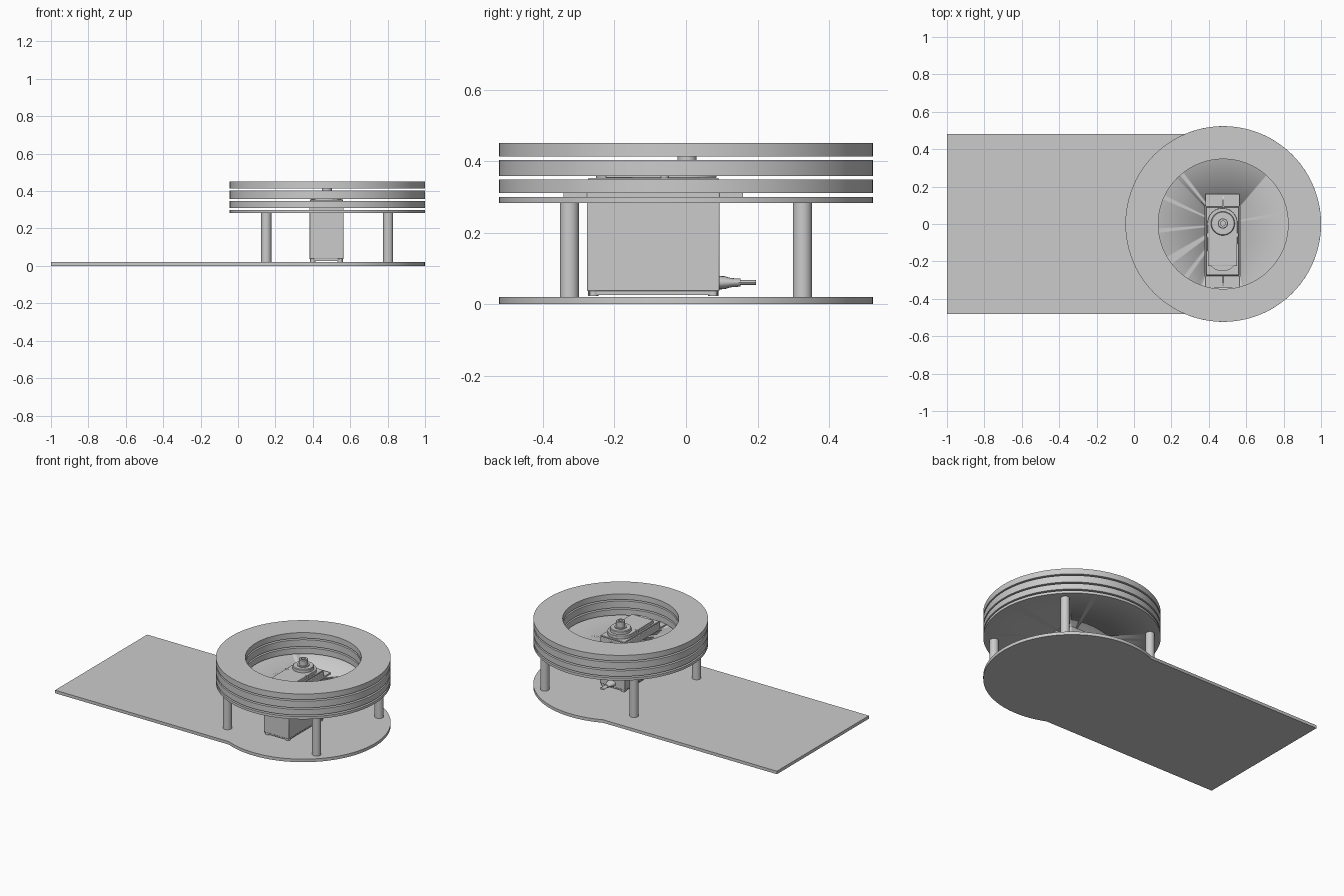
import bpy, bmesh, math
from mathutils import Vector

if "Cube" in bpy.data.objects:
    bpy.data.objects.remove(bpy.data.objects["Cube"])

CX, R = 0.477, 0.523          # turntable centre and outer radius


def finish(name, bm, bevel=0):
    bmesh.ops.recalc_face_normals(bm, faces=bm.faces)
    me = bpy.data.meshes.new(name)
    bm.to_mesh(me)
    bm.free()
    ob = bpy.data.objects.new(name, me)
    bpy.context.collection.objects.link(ob)
    bpy.ops.object.select_all(action='DESELECT')
    bpy.context.view_layer.objects.active = ob
    ob.select_set(True)
    if bevel:
        m = ob.modifiers.new("bevel", 'BEVEL')
        m.width, m.segments = bevel, 2
    bpy.ops.object.shade_smooth_by_angle(angle=math.radians(35))
    return ob


def prism(name, pts, z0, z1, bevel=0):
    """Extrude a flat outline from z0 to z1."""
    bm = bmesh.new()
    face = bm.faces.new([bm.verts.new((x, y, z0)) for x, y in pts])
    up = bmesh.ops.extrude_face_region(bm, geom=[face])["geom"]
    bmesh.ops.translate(bm, verts=[g for g in up if isinstance(g, bmesh.types.BMVert)],
                        vec=(0, 0, z1 - z0))
    return finish(name, bm, bevel)


def box(name, x0, x1, y0, y1, z0, z1, bevel=0):
    return prism(name, [(x0, y0), (x1, y0), (x1, y1), (x0, y1)], z0, z1, bevel)


def lathe(name, profile, x, y, n=48, closed=False):
    """Spin an (r, z) profile around a vertical axis at x, y."""
    bm = bmesh.new()
    vs = [bm.verts.new((x + r, y, z)) for r, z in profile]
    pairs = list(zip(vs, vs[1:])) + ([(vs[-1], vs[0])] if closed else [])
    edges = [bm.edges.new(p) for p in pairs]
    bmesh.ops.spin(bm, geom=vs + edges, cent=(x, y, 0), axis=(0, 0, 1),
                   angle=2 * math.pi, steps=n, use_duplicate=False)
    bmesh.ops.remove_doubles(bm, verts=bm.verts, dist=1e-5)
    return finish(name, bm)


def arc(cx, cy, r, a0, a1, n):
    return [(cx + r * math.cos(a0 + (a1 - a0) * i / n),
             cy + r * math.sin(a0 + (a1 - a0) * i / n)) for i in range(n + 1)]


def rod(name, stations, n=16):
    """Tube along y from (y, z, half width, half height) stations."""
    bm = bmesh.new()
    rings = [[bm.verts.new((CX + w * math.cos(2 * math.pi * i / n), y,
                            z + h * math.sin(2 * math.pi * i / n))) for i in range(n)]
             for y, z, w, h in stations]
    for a, b in zip(rings, rings[1:]):
        for i in range(n):
            j = (i + 1) % n
            bm.faces.new((a[i], a[j], b[j], b[i]))
    bm.faces.new(rings[0])
    bm.faces.new(rings[-1])
    return finish(name, bm)


# base plate: rectangle running into a round end
half = 0.48
a = math.pi - math.asin(half / R)
prism("base_plate", [(-1, half), (-1, -half)] + arc(CX, 0, R, -a, a, 96), 0, 0.02)

# four posts
for i, sx in enumerate((-1, 1)):
    for j, sy in enumerate((-1, 1)):
        lathe(f"post_{i}{j}", [(0, 0.02), (0.027, 0.02), (0.027, 0.284), (0, 0.284)],
              CX + sx * 0.326, sy * 0.326, 32)

# motor deck with a slot for the servo body
deck = lathe("motor_deck", [(0, 0.283), (R, 0.283), (R, 0.3), (0, 0.3)], CX, 0, 96)
slot = box("slot_cutter", 0.38, 0.566, -0.28, 0.097, 0.2, 0.4)
slot.hide_render = True
slot.hide_viewport = True
cut = deck.modifiers.new("slot", 'BOOLEAN')
cut.object, cut.operation, cut.solver = slot, 'DIFFERENCE', 'EXACT'

# three stacked rings
for i, (z0, z1) in enumerate(((0.31, 0.348), (0.358, 0.403), (0.413, 0.45))):
    lathe(f"ring_{i}", [(0.347, z0), (R, z0), (R, z1), (0.347, z1)], CX, 0, 96, True)

# servo case, in three stacked shells
X0, X1, Y0, Y1 = 0.382, 0.564, -0.277, 0.094
box("servo_body", X0, X1, Y0, Y1, 0.036, 0.343, 0.004)
box("servo_bottom_lid", X0 + 0.006, X1 - 0.006, Y0 + 0.006, Y1 - 0.006, 0.026, 0.036)
box("servo_top_lid", X0 + 0.003, X1 - 0.003, Y0 + 0.003, Y1 - 0.003, 0.343, 0.353, 0.003)
for i, x in enumerate((X0 + 0.018, X1 - 0.018)):
    for j, y in enumerate((Y0 + 0.018, Y1 - 0.018)):
        lathe(f"lid_screw_{i}{j}", [(0, 0.022), (0.015, 0.022), (0.015, 0.036)], x, y, 20)

# mounting ears with stiffening ribs
for name, y0, y1, s in (("front", -0.343, Y0, -1), ("back", Y1, 0.16, 1)):
    box(f"{name}_ear", X0, X1, y0, y1, 0.3, 0.31)
    inner, outer = (Y0, Y0 - 0.055) if s < 0 else (Y1, Y1 + 0.055)
    bm = bmesh.new()
    sides = [[bm.verts.new((CX - 0.004 + dx, y, z)) for y, z in
              ((inner, 0.31), (outer, 0.31), (inner, 0.335))] for dx in (0, 0.007)]
    for f in sides:
        bm.faces.new(f)
    for k in range(3):
        m = (k + 1) % 3
        bm.faces.new((sides[0][k], sides[0][m], sides[1][m], sides[1][k]))
    finish(f"{name}_rib", bm)

# raised gear cover and its small screw bosses
CS = (X0 + X1) / 2
cover = arc(CS, 0.005, 0.08, 0, math.pi, 28) + [(CS - 0.078, -0.225), (CS + 0.078, -0.225)]
prism("gear_cover", cover, 0.353, 0.374, 0.002)
prism("gear_cover_nose", arc(CS, -0.17, 0.082, math.pi + 0.73, 2 * math.pi - 0.73, 20),
      0.353, 0.368)
for i, s in enumerate((-1, 1)):
    lathe(f"cover_boss_{i}", [(0, 0.353), (0.012, 0.353), (0.012, 0.376), (0, 0.376)],
          CS + s * 0.074, -0.06, 20)

# output hub and shaft with a screw hole
lathe("output_hub", [(0, 0.37), (0.064, 0.37), (0.064, 0.392), (0.06, 0.396),
                     (0.036, 0.396), (0.036, 0.402), (0, 0.402)], CS + 0.002, 0.003)
lathe("output_shaft", [(0, 0.4), (0.027, 0.4), (0.027, 0.436), (0.024, 0.439),
                       (0.013, 0.439), (0.013, 0.41), (0, 0.41)], CS + 0.002, 0.003)

# cable strain relief and cable
rod("strain_relief", [(Y1 - 0.003, 0.06, 0.03, 0.019), (0.108, 0.06, 0.028, 0.018),
                      (0.125, 0.06, 0.022, 0.013), (0.152, 0.06, 0.018, 0.011)])
rod("cable", [(0.145, 0.06, 0.015, 0.007), (0.196, 0.06, 0.015, 0.007)])
